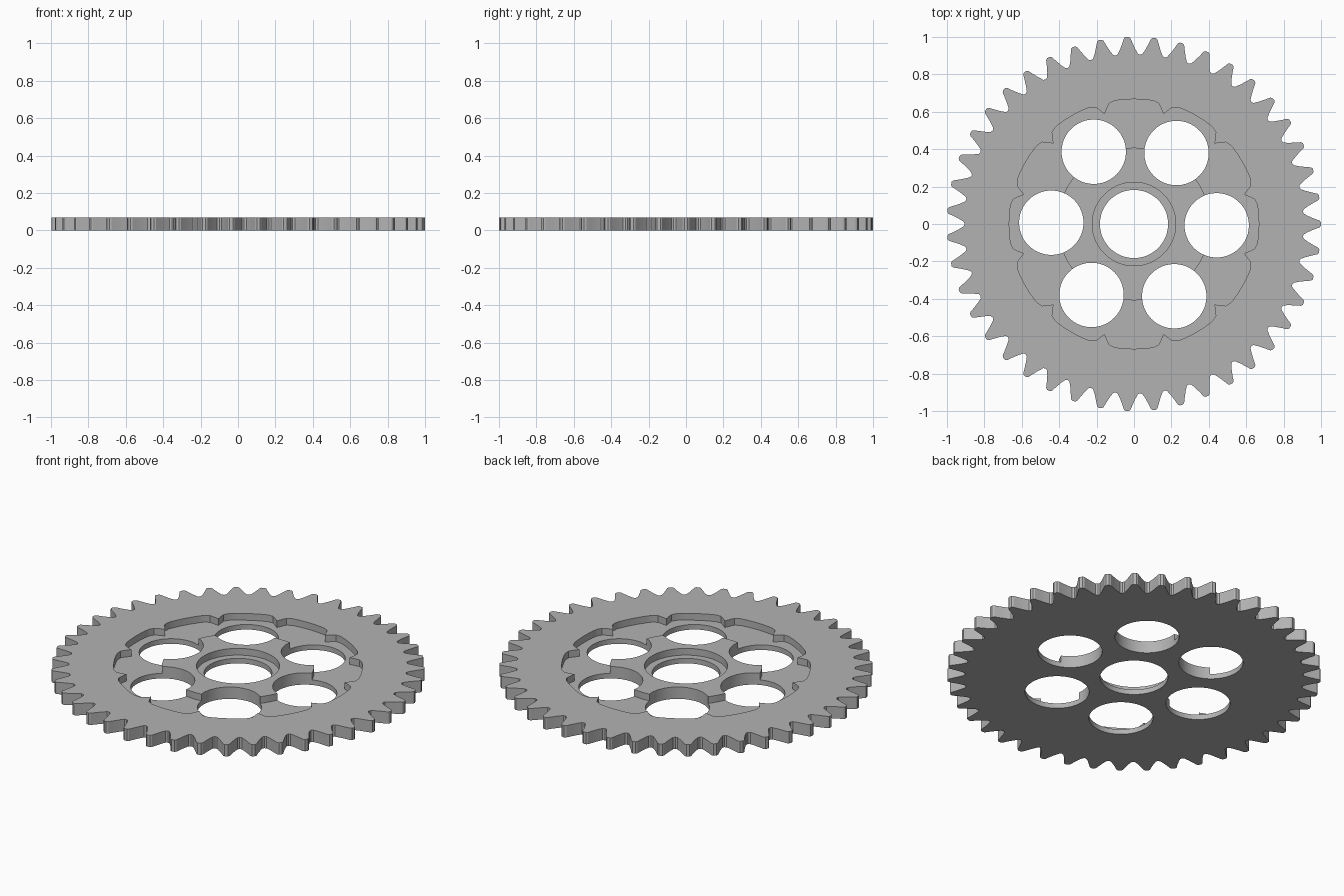
import bpy
import bmesh
from math import cos, sin, radians, tau

TEETH = 43
HEIGHT = 0.07
FLOOR = 0.03

cube = bpy.data.objects.get("Cube")
if cube:
    bpy.data.objects.remove(cube, do_unlink=True)

steel = bpy.data.materials.new("grey_steel")
steel.use_nodes = True
steel.diffuse_color = (0.45, 0.45, 0.45, 1)
steel.node_tree.nodes["Principled BSDF"].inputs["Base Color"].default_value = (0.45, 0.45, 0.45, 1)


def prism(name, outline, z0, z1):
    """Extrude a closed outline between two heights."""
    bm = bmesh.new()
    face = bm.faces.new([bm.verts.new((x, y, z0)) for x, y in outline])
    grown = bmesh.ops.extrude_face_region(bm, geom=[face])["geom"]
    bmesh.ops.translate(bm, vec=(0, 0, z1 - z0),
                        verts=[g for g in grown if isinstance(g, bmesh.types.BMVert)])
    bmesh.ops.recalc_face_normals(bm, faces=bm.faces)
    mesh = bpy.data.meshes.new(name)
    bm.to_mesh(mesh)
    bm.free()
    mesh.materials.append(steel)
    obj = bpy.data.objects.new(name, mesh)
    bpy.context.collection.objects.link(obj)
    return obj


def polar(repeats, profile):
    """Repeat (pitch fraction, radius) points around the axis."""
    return [(r * cos(tau * (i + f) / repeats), r * sin(tau * (i + f) / repeats))
            for i in range(repeats) for f, r in profile]


def circle(radius, cx=0, cy=0, sides=72):
    return [(cx + x, cy + y) for x, y in polar(sides, [(0, radius)])]


def cut(target, cutter):
    """Subtract the cutter and discard it."""
    mod = target.modifiers.new("cut", "BOOLEAN")
    mod.operation = "DIFFERENCE"
    mod.solver = "EXACT"
    mod.object = cutter
    bpy.context.view_layer.objects.active = target
    bpy.ops.object.modifier_apply(modifier=mod.name)
    bpy.data.objects.remove(cutter, do_unlink=True)


# Toothed plate
tooth = [(-0.5, 0.905), (-0.41, 0.91), (-0.3, 0.935), (-0.2, 0.965), (-0.12, 0.993),
         (-0.06, 1.0), (0.06, 1.0), (0.12, 0.993), (0.2, 0.965), (0.3, 0.935), (0.41, 0.91)]
sprocket = prism("sprocket", polar(TEETH, tooth), 0, HEIGHT)

# Twelve-lobed recess with pointed tabs, leaving the round hub standing
lobe = [(-0.5, 0.608), (-0.43, 0.64), (-0.39, 0.657)]
lobe += [(f / 10, 0.667) for f in range(-3, 4)]
lobe += [(0.39, 0.657), (0.43, 0.64)]
recess = prism("recess_cutter", polar(12, lobe), FLOOR, HEIGHT + 0.1)
cut(recess, prism("hub_cutter", circle(0.408), 0, HEIGHT + 0.2))
cut(sprocket, recess)

# Stepped centre bore
cut(sprocket, prism("counterbore_cutter", circle(0.223), FLOOR, HEIGHT + 0.1))
cut(sprocket, prism("bore_cutter", circle(0.182), -0.1, HEIGHT + 0.1))

# Ring of six lightening holes
for i in range(6):
    a = radians(60 * i - 0.9)
    cut(sprocket, prism("hole_cutter", circle(0.172, 0.442 * cos(a), 0.442 * sin(a)),
                        -0.1, HEIGHT + 0.1))

# Smooth bores, crisp edges
bpy.ops.object.select_all(action="DESELECT")
sprocket.select_set(True)
bpy.context.view_layer.objects.active = sprocket
bpy.ops.object.shade_smooth_by_angle(angle=radians(25))
